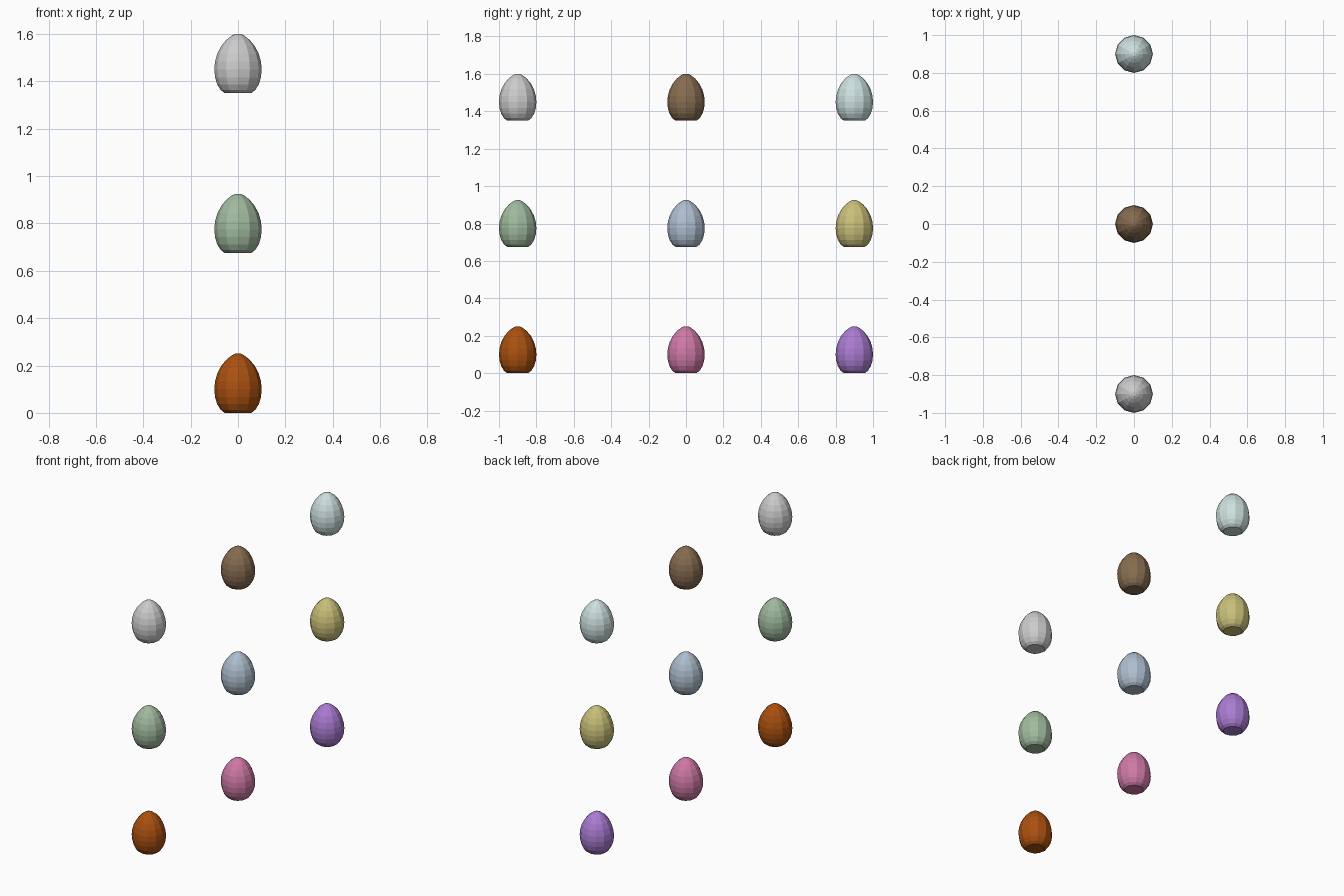
import bpy, bmesh
from math import sin, cos, pi

if "Cube" in bpy.data.objects:
    bpy.data.objects.remove(bpy.data.objects["Cube"])

SIDES = 12
# radius, height: from flat base up to the small blunt tip
PROFILE = [(0.056, 0.0), (0.073, 0.013), (0.088, 0.037), (0.097, 0.067), (0.1, 0.1),
           (0.097, 0.133), (0.087, 0.168), (0.07, 0.2), (0.048, 0.226),
           (0.027, 0.242), (0.011, 0.25)]


def egg(name, y, z, color):
    bm = bmesh.new()
    rings = [[bm.verts.new((r * cos(2 * pi * i / SIDES), r * sin(2 * pi * i / SIDES), h))
              for i in range(SIDES)] for r, h in PROFILE]
    for a, b in zip(rings, rings[1:]):
        for i in range(SIDES):
            j = (i + 1) % SIDES
            bm.faces.new((a[i], a[j], b[j], b[i]))
    bm.faces.new(rings[0][::-1])
    bm.faces.new(rings[-1])
    mesh = bpy.data.meshes.new(name)
    bm.to_mesh(mesh)
    bm.free()
    ob = bpy.data.objects.new(name, mesh)
    ob.location = (0, y, z)
    bpy.context.collection.objects.link(ob)
    mat = bpy.data.materials.new(name + "_color")
    mat.diffuse_color = (*color, 1)
    mat.use_nodes = True
    mat.node_tree.nodes["Principled BSDF"].inputs["Base Color"].default_value = mat.diffuse_color
    mesh.materials.append(mat)


# Three rows of three eggs, bottom row first, each from front to back
COLORS = [
    [(0.40, 0.08, 0.005), (0.62, 0.19, 0.38), (0.40, 0.20, 0.64)],
    [(0.35, 0.49, 0.34), (0.42, 0.51, 0.62), (0.58, 0.52, 0.19)],
    [(0.55, 0.55, 0.55), (0.24, 0.15, 0.08), (0.60, 0.74, 0.73)],
]
for row, colors in enumerate(COLORS):
    for col, color in enumerate(colors):
        egg(f"egg_row{row + 1}_{col + 1}", (col - 1) * 0.9, row * 0.675, color)
